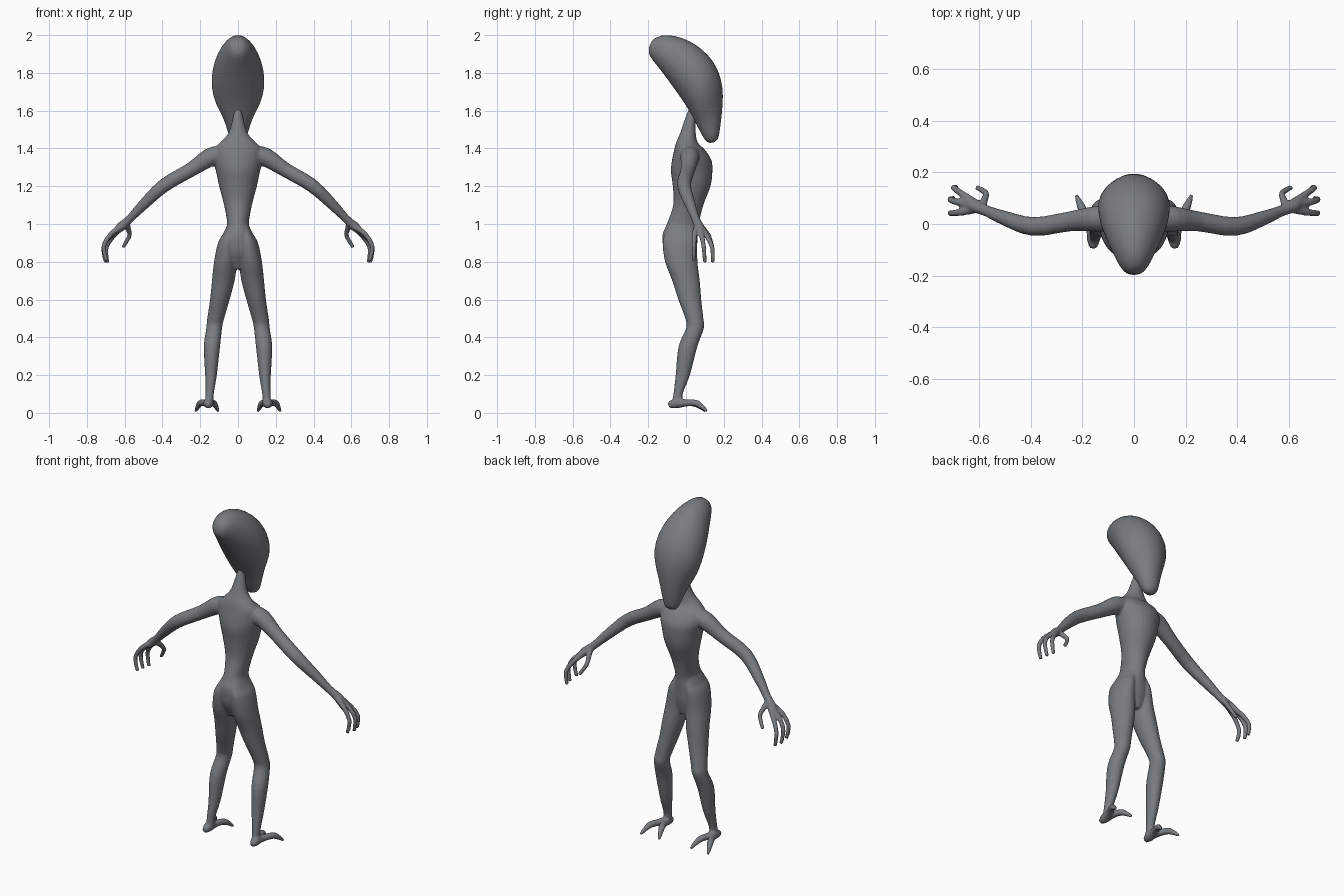
import bpy, bmesh, math
from mathutils import Vector


def smooth_rows(rows, steps=4):
    """Catmull-Rom interpolation between rows of numbers."""
    out = []
    for i in range(len(rows) - 1):
        a, b, c, d = rows[max(i - 1, 0)], rows[i], rows[i + 1], rows[min(i + 2, len(rows) - 1)]
        for k in range(steps):
            t = k / steps
            out.append([q + .5 * t * (r - p + t * (2 * p - 5 * q + 4 * r - s + t * (3 * (q - r) + s - p)))
                        for p, q, r, s in zip(a, b, c, d)])
    return out + [list(rows[-1])]


def loft(bm, rings, n=28):
    """Closed skin through rings of (centre, half-axis u, half-axis v)."""
    loops = []
    for c, u, v in rings:
        loops.append([bm.verts.new(c + u * math.cos(2 * math.pi * i / n)
                                   + v * math.sin(2 * math.pi * i / n)) for i in range(n)])
    faces = [bm.faces.new(loops[0]), bm.faces.new(loops[-1])]
    for a, b in zip(loops, loops[1:]):
        for i in range(n):
            j = (i + 1) % n
            faces.append(bm.faces.new((a[i], a[j], b[j], b[i])))
    bmesh.ops.recalc_face_normals(bm, faces=faces)


def stack(bm, rows, side=1):
    """Horizontal ellipses: x, y, z, rx, ry."""
    loft(bm, [(Vector((side * x, y, z)), Vector((rx, 0, 0)), Vector((0, ry, 0)))
              for x, y, z, rx, ry in smooth_rows(rows)])


def limb(bm, pts, side=1, n=14, steps=2):
    """Round tube along a path of x, y, z, radius."""
    pts = smooth_rows(pts, steps)
    p = [Vector((side * x, y, z)) for x, y, z, r in pts]
    rings, u = [], None
    for i, q in enumerate(p):
        t = (p[min(i + 1, len(p) - 1)] - p[max(i - 1, 0)]).normalized()
        u = t.orthogonal().normalized() if u is None else (u - t * u.dot(t)).normalized()
        rings.append((q, u * pts[i][3], t.cross(u) * pts[i][3]))
    loft(bm, rings, n)


skin = bpy.data.materials.new("skin")
skin.diffuse_color = (.19, .205, .215, 1)


def finish(bm, name):
    me = bpy.data.meshes.new(name)
    bm.to_mesh(me)
    bm.free()
    me.materials.append(skin)
    me.polygons.foreach_set("use_smooth", [True] * len(me.polygons))
    ob = bpy.data.objects.new(name, me)
    bpy.context.collection.objects.link(ob)
    return ob


# Head: (upper y, z), (lower y, z), half width, from crown to chin
head = [(-.187, 1.972, -.203, 1.91, .03), (-.135, 2.003, -.185, 1.875, .058),
        (-.06, 2.0, -.13, 1.81, .09), (.02, 1.972, -.08, 1.74, .12),
        (.09, 1.925, -.03, 1.67, .139), (.15, 1.86, .01, 1.61, .143),
        (.188, 1.775, .035, 1.565, .127), (.199, 1.68, .055, 1.525, .09),
        (.19, 1.58, .078, 1.482, .065), (.18, 1.5, .1, 1.442, .05),
        (.17, 1.435, .125, 1.425, .03)]
bm = bmesh.new()
rings = []
for y1, z1, y2, z2, w in head:
    a, b = Vector((0, y1, z1)), Vector((0, y2, z2))
    rings.append(((a + b) / 2, Vector((w, 0, 0)), (a - b) / 2))
loft(bm, rings, 24)
finish(bm, "head").modifiers.new("round", 'SUBSURF').render_levels = 1

# Neck and torso
bm = bmesh.new()
stack(bm, [(0, .045, 1.64, .012, .02), (0, .022, 1.55, .03, .03), (0, .01, 1.48, .052, .042),
           (0, .005, 1.43, .095, .058), (0, .018, 1.395, .13, .08), (0, .03, 1.34, .132, .104),
           (0, .03, 1.28, .117, .11), (0, .03, 1.2, .1, .1), (0, .012, 1.1, .074, .08),
           (0, -.017, 1.0, .058, .085), (0, -.03, .95, .078, .093), (0, -.032, .9, .102, .092),
           (0, -.028, .84, .1, .085), (0, -.015, .76, .045, .055)])

for s in (1, -1):
    # Leg
    stack(bm, [(.03, -.025, 1.0, .025, .06), (.043, -.03, .95, .035, .08), (.056, -.032, .9, .05, .092),
               (.066, -.025, .8, .061, .086), (.078, 0, .7, .06, .073),
               (.096, .02, .6, .052, .061), (.118, .044, .5, .045, .048), (.126, .048, .45, .042, .047),
               (.138, .01, .35, .043, .05), (.143, -.017, .2, .031, .038),
               (.15, -.042, .1, .022, .025), (.153, -.045, .04, .024, .03)], s)
    # Heel and toes
    limb(bm, [(.155, -.02, .055, .026), (.157, -.06, .05, .027), (.158, -.093, .04, .014)], s)
    for path in ([(.155, -.05, .05), (.178, .01, .053), (.202, .06, .05), (.224, .112, .008)],
                 [(.155, -.05, .05), (.143, .005, .053), (.125, .055, .048), (.104, .105, .008)]):
        limb(bm, [(*q, r) for q, r in zip(path, (.024, .019, .018, .008))], s)
    # Arm and palm
    limb(bm, [(.09, .02, 1.365, .05), (.15, .02, 1.352, .05), (.25, .01, 1.287, .039),
              (.39, -.01, 1.205, .037), (.5, .022, 1.103, .029), (.57, .05, 1.03, .022),
              (.62, .07, .985, .025), (.645, .078, .96, .018)], s, steps=3)
    # Fingers and thumb
    for path in ([(.6, .07, 1.0), (.665, .115, .93), (.699, .14, .87), (.69, .142, .796)],
                 [(.61, .07, .99), (.685, .085, .93), (.713, .095, .87), (.7, .1, .796)],
                 [(.61, .06, .99), (.67, .045, .95), (.712, .042, .88), (.695, .042, .805)],
                 [(.59, .065, 1.005), (.578, .1, .965), (.575, .122, .935), (.61, .142, .876)]):
        limb(bm, [(*q, r) for q, r in zip(path, (.018, .014, .0125, .0105))], s)

# Fuse the body into one smooth skin
body = finish(bm, "body")
m = body.modifiers.new("fuse", 'REMESH')
m.mode = 'VOXEL'
m.voxel_size = .0055
m.use_smooth_shade = True
m = body.modifiers.new("soften", 'SMOOTH')
m.factor = .5
m.iterations = 9
